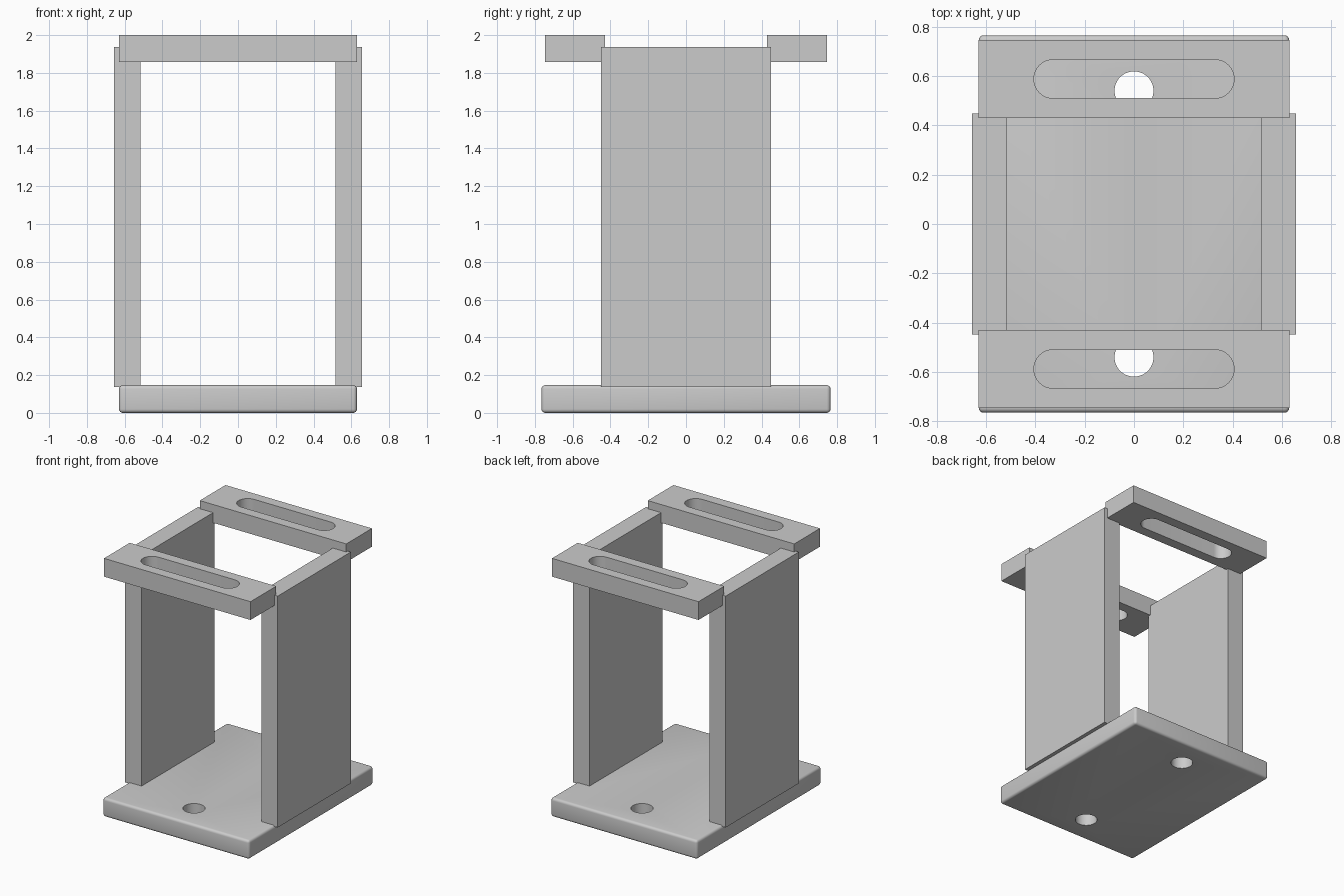
import bpy, bmesh, math
from mathutils import Vector

default = bpy.data.objects.get("Cube")
if default:
    bpy.data.objects.remove(default, do_unlink=True)

grey = bpy.data.materials.new("plain grey")
grey.use_nodes = True
colour = (0.6, 0.6, 0.6, 1)
grey.diffuse_color = colour
grey.node_tree.nodes["Principled BSDF"].inputs["Base Color"].default_value = colour


def add_object(name, bm):
    bmesh.ops.recalc_face_normals(bm, faces=bm.faces)
    mesh = bpy.data.meshes.new(name)
    bm.to_mesh(mesh)
    bm.free()
    mesh.materials.append(grey)
    obj = bpy.data.objects.new(name, mesh)
    bpy.context.collection.objects.link(obj)
    return obj


def box(name, low, high, bevel=0):
    low, high = Vector(low), Vector(high)
    bm = bmesh.new()
    bmesh.ops.create_cube(bm, size=1)
    bmesh.ops.scale(bm, vec=high - low, verts=bm.verts)
    bmesh.ops.translate(bm, vec=(low + high) / 2, verts=bm.verts)
    if bevel:
        bmesh.ops.bevel(bm, geom=bm.edges[:], offset=bevel, segments=4,
                        profile=0.5, affect='EDGES')
    return add_object(name, bm)


def slot_cutter(y, z, radius, reach, depth=0.4, steps=24):
    """Upright prism with round ends; a reach of zero gives a cylinder."""
    bm = bmesh.new()
    ring = []
    for side in (1, -1):
        for i in range(steps + (1 if reach else 0)):
            a = math.pi * (i / steps - 0.5)
            ring.append(bm.verts.new((side * (reach + radius * math.cos(a)),
                                      y + side * radius * math.sin(a),
                                      z - depth / 2)))
    face = bm.faces.new(ring)
    top = bmesh.ops.extrude_face_region(bm, geom=[face])["geom"]
    bmesh.ops.translate(bm, vec=(0, 0, depth),
                        verts=[v for v in top if isinstance(v, bmesh.types.BMVert)])
    return add_object("cutter", bm)


def cut(obj, cutters):
    bpy.ops.object.select_all(action='DESELECT')
    bpy.context.view_layer.objects.active = obj
    obj.select_set(True)
    for cutter in cutters:
        mod = obj.modifiers.new("opening", 'BOOLEAN')
        mod.operation, mod.solver, mod.object = 'DIFFERENCE', 'EXACT', cutter
        bpy.ops.object.modifier_apply(modifier=mod.name)
        bpy.data.objects.remove(cutter, do_unlink=True)
    bpy.ops.object.shade_smooth_by_angle(angle=math.radians(30))


# Rounded base plate with a bolt hole at each end
base = box("base_plate", (-0.63, -0.765, 0), (0.63, 0.765, 0.147), bevel=0.02)
cut(base, [slot_cutter(s * 0.54, 0.07, 0.079, 0) for s in (1, -1)])

# Side walls, set slightly into the base and proud of its sides
for s, side in ((1, "left"), (-1, "right")):
    xs = sorted((s * 0.515, s * 0.656))
    box(side + "_wall", (xs[0], -0.449, 0.138), (xs[1], 0.449, 1.937))

# Slotted rails across the top
for s, end in ((-1, "front"), (1, "back")):
    ys = sorted((s * 0.43, s * 0.746))
    rail = box(end + "_rail", (-0.63, ys[0], 1.858), (0.63, ys[1], 2))
    cut(rail, [slot_cutter(s * 0.588, 1.93, 0.078, 0.328)])
